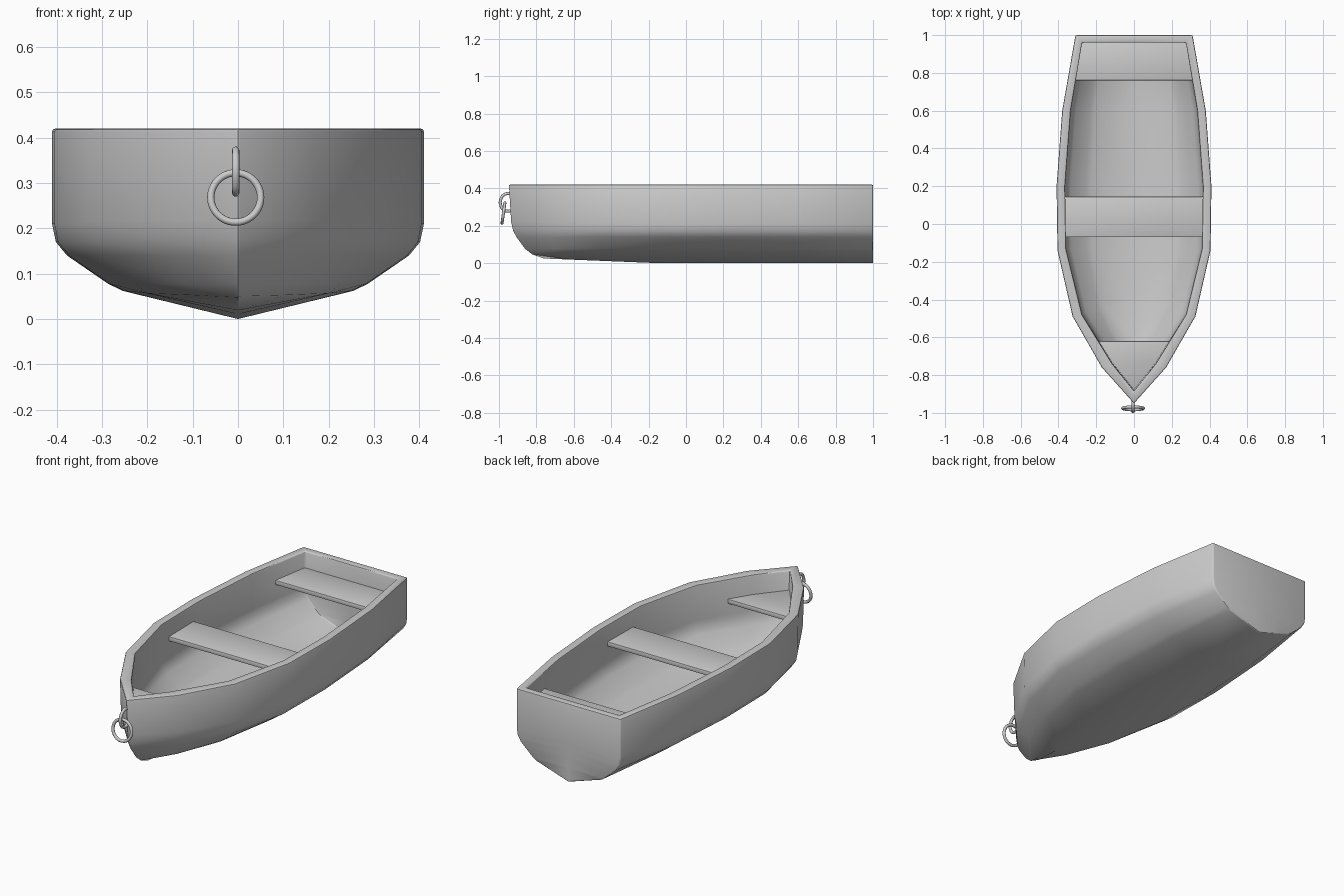
import bpy, bmesh
from math import radians

if "Cube" in bpy.data.objects:
    bpy.data.objects.remove(bpy.data.objects["Cube"])


def make_object(name, bm):
    bmesh.ops.recalc_face_normals(bm, faces=bm.faces)
    mesh = bpy.data.meshes.new(name)
    bm.to_mesh(mesh)
    bm.free()
    obj = bpy.data.objects.new(name, mesh)
    bpy.context.collection.objects.link(obj)
    return obj


def finish(obj, width, segments, limit=45):
    """Bevel the hard edges, apply modifiers and shade smooth."""
    bev = obj.modifiers.new("bevel", 'BEVEL')
    bev.width, bev.segments = width, segments
    bev.limit_method, bev.angle_limit = 'ANGLE', radians(limit)
    bpy.ops.object.select_all(action='DESELECT')
    obj.select_set(True)
    bpy.context.view_layer.objects.active = obj
    for m in list(obj.modifiers):
        bpy.ops.object.modifier_apply(modifier=m.name)
    bpy.ops.object.shade_smooth_by_angle(angle=radians(40))


# Hull data: cross-section (width fraction, z), stem curve (y, z), plan outlines (y, half width)
SECTION = [(0, 0), (.62, .062), (.70, .078), (.92, .14), (.98, .17), (1, .21), (1, .42)]
STEM = [(-.76, .025), (-.83, .05), (-.865, .078), (-.91, .14), (-.928, .175), (-.938, .22), (-.95, .42)]
OUTER = [(-.76, .17), (-.49, .325), (-.14, .405), (.2, .41), (.6, .38), (1, .31), (1, 0)]
INNER = [(-.74, .115), (-.48, .275), (-.13, .36), (.2, .365), (.6, .335), (.96, .275), (.96, 0)]


def hull_grid(bm, plan, stem_shift, lift):
    """Loft one half of a hull skin; returns the rim vertices."""
    def raise_z(z):
        return z + lift * (1 - z / .42)
    rows = [[bm.verts.new((0, y + stem_shift, raise_z(z))) for y, z in STEM]]
    for y, w in plan:
        fade = max(0, (-.14 - y) / .81)       # lower lines are drawn aft near the bow
        rows.append([bm.verts.new((w * f, y + (sy + .95) * fade,
                                   raise_z(z + (sz - z) * fade)))
                     for (f, z), (sy, sz) in zip(SECTION, STEM)])
    for a, b in zip(rows, rows[1:]):
        for j in range(len(SECTION) - 1):
            bm.faces.new((a[j], a[j + 1], b[j + 1], b[j]))
    return [r[-1] for r in rows]


# Hull shell: outer and inner skins joined along the rim, then mirrored
bm = bmesh.new()
outer = hull_grid(bm, OUTER, 0, 0)
inner = hull_grid(bm, INNER, .065, .035)
for i in range(len(outer) - 1):
    bm.faces.new((outer[i], outer[i + 1], inner[i + 1], inner[i]))
bmesh.ops.remove_doubles(bm, verts=bm.verts, dist=.0005)
hull = make_object("hull", bm)
mirror = hull.modifiers.new("mirror", 'MIRROR')
mirror.use_clip = True
finish(hull, .007, 2, 50)


# Seats: plank outlines given for the right side and mirrored
def seat(name, half, top, thickness=.025):
    outline = half + [(-x, y) for x, y in reversed(half) if x > 0]
    bm = bmesh.new()
    face = bm.faces.new([bm.verts.new((x, y, top - thickness)) for x, y in outline])
    ext = bmesh.ops.extrude_face_region(bm, geom=[face])
    bmesh.ops.translate(bm, vec=(0, 0, thickness),
                        verts=[v for v in ext["geom"] if isinstance(v, bmesh.types.BMVert)])
    finish(make_object(name, bm), .004, 2)


seat("middle_seat", [(.367, -.07), (.37, .145)], .33)
seat("stern_seat", [(.315, .76), (.285, .965)], .33)
seat("bow_seat", [(0, -.89), (.12, -.745), (.20, -.62)], .315)

# Mooring staple on the stem
curve = bpy.data.curves.new("bow_staple", 'CURVE')
curve.dimensions = '3D'
curve.bevel_depth, curve.bevel_resolution = .008, 4
curve.use_fill_caps = True
path = [(-.925, .368), (-.965, .370), (-.989, .345), (-.989, .305), (-.965, .280), (-.925, .282)]
spline = curve.splines.new('BEZIER')
spline.bezier_points.add(len(path) - 1)
for p, (y, z) in zip(spline.bezier_points, path):
    p.co = (-.005, y, z)
    p.handle_left_type = p.handle_right_type = 'AUTO'
staple = bpy.data.objects.new("bow_staple", curve)
bpy.context.collection.objects.link(staple)

# Mooring ring hanging from the staple
bpy.ops.mesh.primitive_torus_add(major_radius=.055, minor_radius=.008, major_segments=48,
                                 minor_segments=12, location=(-.005, -.976, .268),
                                 rotation=(radians(82), 0, 0))
bpy.context.object.name = "mooring_ring"
bpy.ops.object.shade_smooth()
